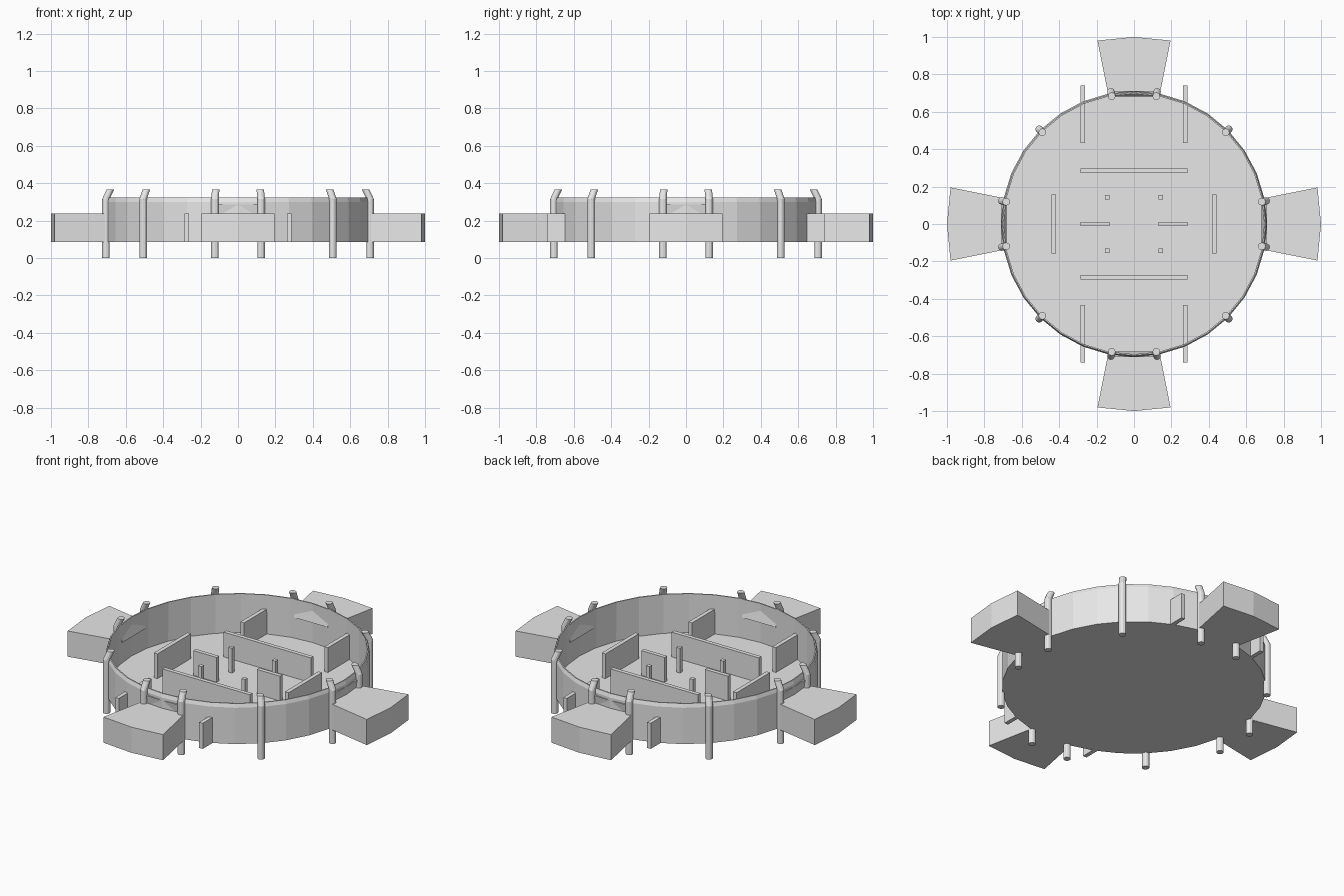
import bpy, bmesh
from math import sin, cos, pi, radians
from mathutils import Matrix, Vector

cube = bpy.data.objects.get("Cube")
if cube:
    bpy.data.objects.remove(cube, do_unlink=True)

grey = bpy.data.materials.new("light grey")
grey.use_nodes = True
grey.diffuse_color = (0.8, 0.8, 0.8, 1)
grey.node_tree.nodes["Principled BSDF"].inputs["Base Color"].default_value = (0.8, 0.8, 0.8, 1)

SIDES = 32
BASE, LOW_TOP = 0.085, 0.237


def finish(name, bm):
    bmesh.ops.recalc_face_normals(bm, faces=bm.faces)
    mesh = bpy.data.meshes.new(name)
    bm.to_mesh(mesh)
    bm.free()
    mesh.materials.append(grey)
    obj = bpy.data.objects.new(name, mesh)
    bpy.context.collection.objects.link(obj)
    return obj


def polar(r, a, z):
    return Vector((r * cos(a), r * sin(a), z))


def skin(bm, rings, wrap=False):
    """Join equal rings of points with quads; cap the ends unless wrapped."""
    rows = [[bm.verts.new(p) for p in ring] for ring in rings]
    n = len(rows[0])
    pairs = list(zip(rows, rows[1:]))
    if wrap:
        pairs.append((rows[-1], rows[0]))
    for a, b in pairs:
        for i in range(n):
            j = (i + 1) % n
            bm.faces.new((a[i], a[j], b[j], b[i]))
    if not wrap:
        bm.faces.new(rows[0])
        bm.faces.new(rows[-1])


def box(name, x0, x1, y0, y1, z0=BASE, z1=LOW_TOP):
    bm = bmesh.new()
    bmesh.ops.create_cube(bm, size=1)
    for v in bm.verts:
        v.co = Vector((x0 if v.co.x < 0 else x1,
                       y0 if v.co.y < 0 else y1,
                       z0 if v.co.z < 0 else z1))
    return finish(name, bm)


# Round floor
bm = bmesh.new()
skin(bm, [[polar(0.705, 2 * pi * i / SIDES, z) for i in range(SIDES)]
          for z in (BASE, BASE + 0.005)])
finish("floor", bm)

# Ring wall with a thin bevelled lip
profile = [(0.71, BASE), (0.71, 0.3), (0.703, 0.322), (0.696, 0.322), (0.698, BASE)]
bm = bmesh.new()
skin(bm, [[polar(r, 2 * pi * i / SIDES, z) for r, z in profile]
          for i in range(SIDES)], wrap=True)
finish("ring_wall", bm)

# Four wedge rooms around the ring, each with a slanted window on the inside
step = 2 * pi / SIDES
for k, side in enumerate(("left", "back", "right", "front")):
    mid = k * pi / 2
    outline = [(0.708, -step), (1.0, -step), (1.0, 0), (1.0, step), (0.708, step), (0.708, 0)]
    bm = bmesh.new()
    skin(bm, [[polar(r, mid + a, z) for r, a in outline] for z in (BASE, LOW_TOP)])
    finish(side + "_room", bm)

    bm = bmesh.new()
    section = [(0.682, 0.215), (0.698, 0.215), (0.71, 0.285), (0.698, 0.285)]
    turn = Matrix.Rotation(mid, 3, "Z")
    skin(bm, [[turn @ Vector((r, y, z)) for r, z in section] for y in (-0.11, 0.11)])
    finish(side + "_window", bm)

# Twelve posts whose tops bend toward the centre
for k in range(4):
    for n, offset in enumerate((-9.9, 9.9, 45)):
        a = k * pi / 2 + radians(offset)
        bm = bmesh.new()
        rings = []
        for r, z in ((0.717, 0), (0.717, 0.315), (0.693, 0.365)):
            centre = polar(r, a, z)
            rings.append([centre + polar(0.02, 2 * pi * i / 12, 0) for i in range(12)])
        skin(bm, rings)
        finish(f"post_{k * 3 + n + 1}", bm)

# Inner partitions, mirrored on both axes
T = 0.012
for sx, xn in ((-1, "right"), (1, "left")):
    cx = sx * 0.43
    box(xn + "_cross_partition", cx - T, cx + T, -0.157, 0.157)
    a, b = sorted((sx * 0.132, sx * 0.285))
    box(xn + "_centre_partition", a, b, -T, T)
    for sy, yn in ((-1, "front"), (1, "back")):
        cx = sx * 0.275
        a, b = sorted((sy * 0.433, sy * 0.74))
        box(f"{yn}_{xn}_fin", cx - T, cx + T, a, b)
        cx, cy = sx * 0.143, sy * 0.143
        box(f"{yn}_{xn}_pillar", cx - T, cx + T, cy - T, cy + T)
for sy, yn in ((-1, "front"), (1, "back")):
    cy = sy * 0.286
    box(yn + "_long_partition", -0.286, 0.286, cy - T, cy + T)
